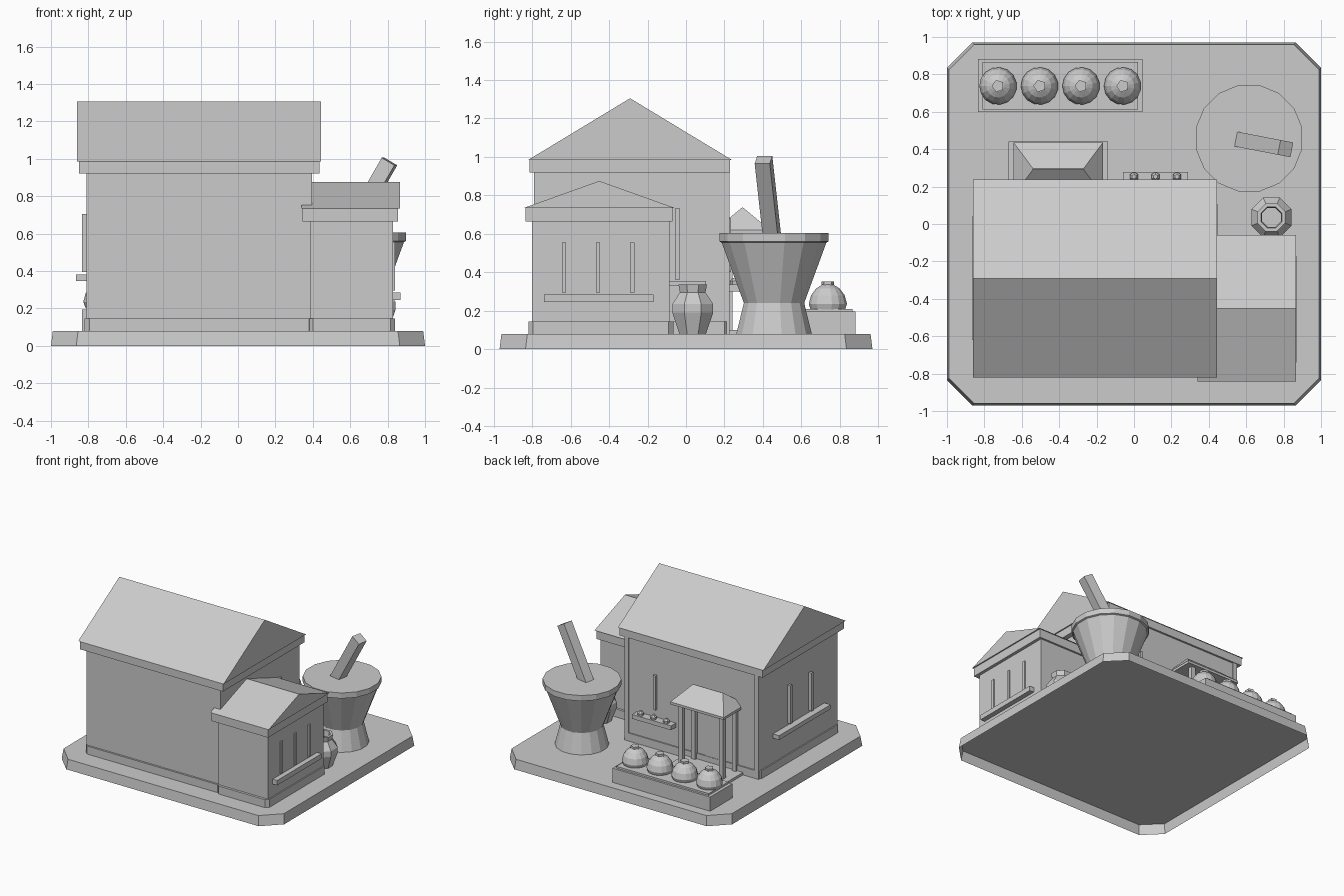
import bpy, bmesh, math
from mathutils import Vector

cube = bpy.data.objects.get("Cube")
if cube:
    bpy.data.objects.remove(cube)

stone = bpy.data.materials.new("plain_grey")
stone.use_nodes = True
GREY = (0.6, 0.6, 0.6, 1)
stone.diffuse_color = GREY
stone.node_tree.nodes["Principled BSDF"].inputs["Base Color"].default_value = GREY

GROUND = 0.08


def loft(name, rings, cap_start=True, cap_end=True):
    """Skin a stack of equal-sized point rings."""
    bm = bmesh.new()
    loops = [[bm.verts.new(p) for p in ring] for ring in rings]
    for a, b in zip(loops, loops[1:]):
        for i in range(len(a)):
            j = (i + 1) % len(a)
            bm.faces.new((a[i], a[j], b[j], b[i]))
    if cap_start:
        bm.faces.new(loops[0][::-1])
    if cap_end:
        bm.faces.new(loops[-1])
    bmesh.ops.remove_doubles(bm, verts=bm.verts, dist=0.0001)
    bmesh.ops.recalc_face_normals(bm, faces=bm.faces)
    mesh = bpy.data.meshes.new(name)
    bm.to_mesh(mesh)
    bm.free()
    mesh.materials.append(stone)
    obj = bpy.data.objects.new(name, mesh)
    bpy.context.collection.objects.link(obj)
    return obj


def rect(x0, x1, y0, y1, z):
    return [(x0, y0, z), (x1, y0, z), (x1, y1, z), (x0, y1, z)]


def box(name, x0, x1, y0, y1, z0, z1):
    return loft(name, [rect(x0, x1, y0, y1, z) for z in (z0, z1)])


def octagon(x0, x1, y0, y1, c, z):
    return [(x0 + c, y0, z), (x1 - c, y0, z), (x1, y0 + c, z), (x1, y1 - c, z),
            (x1 - c, y1, z), (x0 + c, y1, z), (x0, y1 - c, z), (x0, y0 + c, z)]


def skirting(name, x0, x1, y0, y1):
    loft(name, [octagon(x0, x1, y0, y1, 0.025, z) for z in (GROUND, 0.145)])


def gable(name, x0, x1, y0, y1, eave, ridge):
    mid = (y0 + y1) / 2
    loft(name, [[(x, y0, eave), (x, y1, eave), (x, mid, ridge)] for x in (x0, x1)])


def turned(name, x, y, profile, sides, bottom=True, top=True):
    """Faceted vessel from (radius, height) pairs."""
    rings = [[(x + r * math.cos(math.tau * (i + 0.5) / sides),
               y + r * math.sin(math.tau * (i + 0.5) / sides), z)
              for i in range(sides)] for r, z in profile]
    return loft(name, rings, bottom, top)


# Base slab, open underneath
loft("base_slab", [octagon(-1, 1, -0.97, 0.97, 0.135, 0),
                   octagon(-0.99, 0.99, -0.96, 0.96, 0.135, GROUND)], cap_start=False)

# Main house
box("house_walls", -0.81, 0.395, -0.79, 0.215, GROUND, 0.93)
skirting("house_skirting", -0.82, 0.405, -0.805, 0.225)
box("house_eave_trim", -0.85, 0.435, -0.815, 0.23, 0.92, 0.985)
gable("house_roof", -0.862, 0.445, -0.82, 0.238, 0.985, 1.305)
for side, x in (("left", 0.36), ("right", -0.81)):
    box(f"house_back_pilaster_{side}", x, x + 0.035, 0.2, 0.225, GROUND, 0.92)

# Side annex
box("annex_walls", 0.385, 0.83, -0.80, -0.085, GROUND, 0.67)
skirting("annex_skirting", 0.375, 0.84, -0.82, -0.065)
box("annex_eave_trim", 0.345, 0.855, -0.835, -0.07, 0.665, 0.735)
gable("annex_roof", 0.34, 0.865, -0.842, -0.06, 0.735, 0.875)

# Annex window bars and sill
for i, y in enumerate((-0.635, -0.458, -0.28)):
    box(f"annex_window_bar_{i}", 0.82, 0.84, y - 0.011, y + 0.011, 0.295, 0.555)
box("annex_window_sill", 0.82, 0.87, -0.74, -0.17, 0.245, 0.285)

# House side windows
for i, y in enumerate((-0.16, -0.43)):
    box(f"right_window_bar_{i}", -0.835, -0.8, y - 0.012, y + 0.012, 0.395, 0.705)
box("right_window_sill", -0.865, -0.8, -0.62, 0.04, 0.345, 0.38)
box("left_window_bar", 0.38, 0.42, -0.055, -0.035, 0.36, 0.735)
box("left_window_sill", 0.38, 0.448, -0.2, 0.105, 0.33, 0.355)

# Back window with a shelf of small bowls
box("back_window_bar", 0.108, 0.132, 0.2, 0.235, 0.4, 0.68)
box("back_shelf", -0.06, 0.29, 0.2, 0.278, 0.3, 0.335)
for i in range(3):
    turned(f"shelf_bowl_{i}", 0.0 + 0.115 * i, 0.253,
           [(0.022, 0.335), (0.025, 0.355), (0.012, 0.37)], 6)

# Entrance porch
box("porch_step", -0.67, -0.14, 0.19, 0.442, GROUND, 0.1)
for side, x in (("left", -0.235), ("right", -0.6)):
    for place, y in (("front", 0.39), ("back", 0.225)):
        box(f"porch_post_{side}_{place}", x - 0.018, x + 0.018,
            y - 0.018, y + 0.018, 0.1, 0.61)
loft("porch_roof", [rect(-0.645, -0.165, 0.15, 0.437, 0.6),
                    rect(-0.645, -0.165, 0.15, 0.437, 0.62),
                    rect(-0.54, -0.27, 0.292, 0.296, 0.737)])
box("entrance_door", -0.51, -0.325, 0.2, 0.222, 0.1, 0.53)

# Large mortar and leaning pestle
turned("mortar", 0.615, 0.458,
       [(0.2, GROUND), (0.16, 0.24), (0.278, 0.555), (0.29, 0.56), (0.29, 0.605)], 16)
foot, tip = Vector((0.53, 0.457, 0.5)), Vector((0.81, 0.403, 0.985))
axis = (tip - foot).normalized()
across = Vector((0, 0, 1)).cross(axis).normalized()
other = axis.cross(across)
h = 0.04
loft("pestle", [[c + across * u * h + other * v * h
                 for u, v in ((-1, -1), (1, -1), (1, 1), (-1, 1))] for c in (foot, tip)])

# Open pot
turned("pot", 0.735, 0.035,
       [(0.075, GROUND), (0.115, 0.19), (0.115, 0.235), (0.072, 0.295), (0.08, 0.335),
        (0.06, 0.335), (0.055, 0.29), (0.085, 0.22), (0.055, 0.11)], 8)

# Trough with four domed jars
box("trough", -0.835, 0.045, 0.598, 0.882, GROUND, 0.195)
box("trough_lip", -0.81, 0.022, 0.613, 0.865, 0.195, 0.21)
for i in range(4):
    turned(f"domed_jar_{i}", -0.727 + 0.222 * i, 0.738,
           [(0.09, 0.205), (0.1, 0.235), (0.088, 0.28), (0.062, 0.315), (0.03, 0.335)], 15)
    turned(f"jar_knob_{i}", -0.727 + 0.222 * i, 0.738, [(0.034, 0.325), (0.034, 0.352)], 5)
